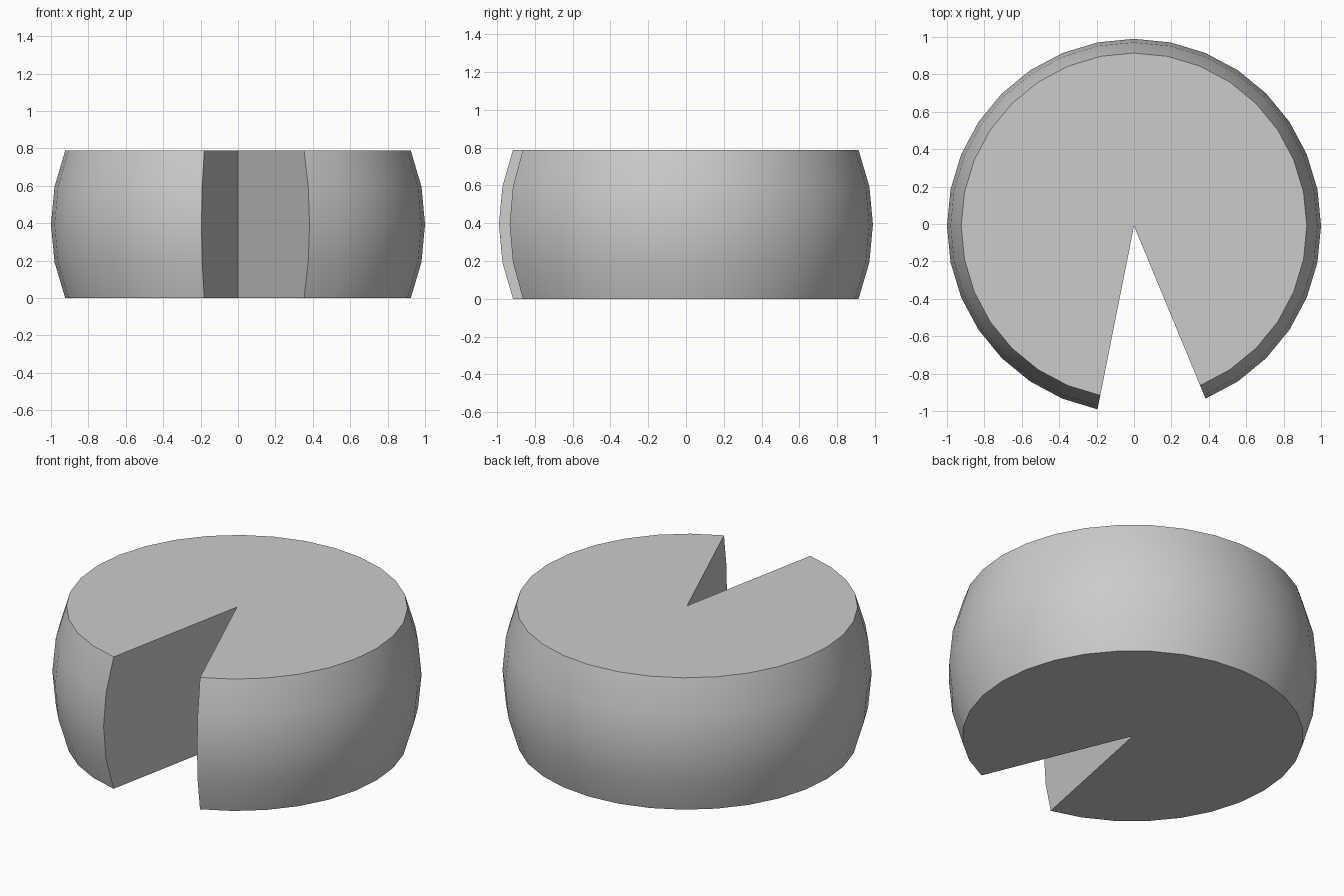
import bpy, bmesh
from math import sin, cos, radians, tau

if "Cube" in bpy.data.objects:
    bpy.data.objects.remove(bpy.data.objects["Cube"])

SIDES = 32
FIRST, LAST = 26, 55          # rim steps kept; the gap is the missing wedge
CENTRE_Y = -0.01
# Bulging side profile: radius, height
PROFILE = [(0.924, 0.0), (0.981, 0.193), (1.0, 0.394), (0.981, 0.595), (0.924, 0.788)]

bm = bmesh.new()

# Rings of the rounded rind
rings = []
for r, z in PROFILE:
    rings.append([bm.verts.new((r * cos(tau * i / SIDES),
                                CENTRE_Y + r * sin(tau * i / SIDES), z))
                  for i in range(FIRST, LAST + 1)])
for low, high in zip(rings, rings[1:]):
    for i in range(len(low) - 1):
        bm.faces.new((low[i], low[i + 1], high[i + 1], high[i]))

# Flat top and bottom, fanned from the wedge tip
tip_low = bm.verts.new((0, CENTRE_Y, 0))
tip_high = bm.verts.new((0, CENTRE_Y, PROFILE[-1][1]))
for tip, ring in ((tip_low, rings[0]), (tip_high, rings[-1])):
    for a, b in zip(ring, ring[1:]):
        bm.faces.new((tip, a, b))

# Two cut walls of the wedge
for end in (0, -1):
    bm.faces.new([tip_low] + [ring[end] for ring in rings] + [tip_high])

bmesh.ops.recalc_face_normals(bm, faces=bm.faces[:])
mesh = bpy.data.meshes.new("cut_wheel")
bm.to_mesh(mesh)
bm.free()

wheel = bpy.data.objects.new("cut_wheel", mesh)
bpy.context.collection.objects.link(wheel)
bpy.context.view_layer.objects.active = wheel
wheel.select_set(True)
bpy.ops.object.shade_smooth_by_angle(angle=radians(35))
